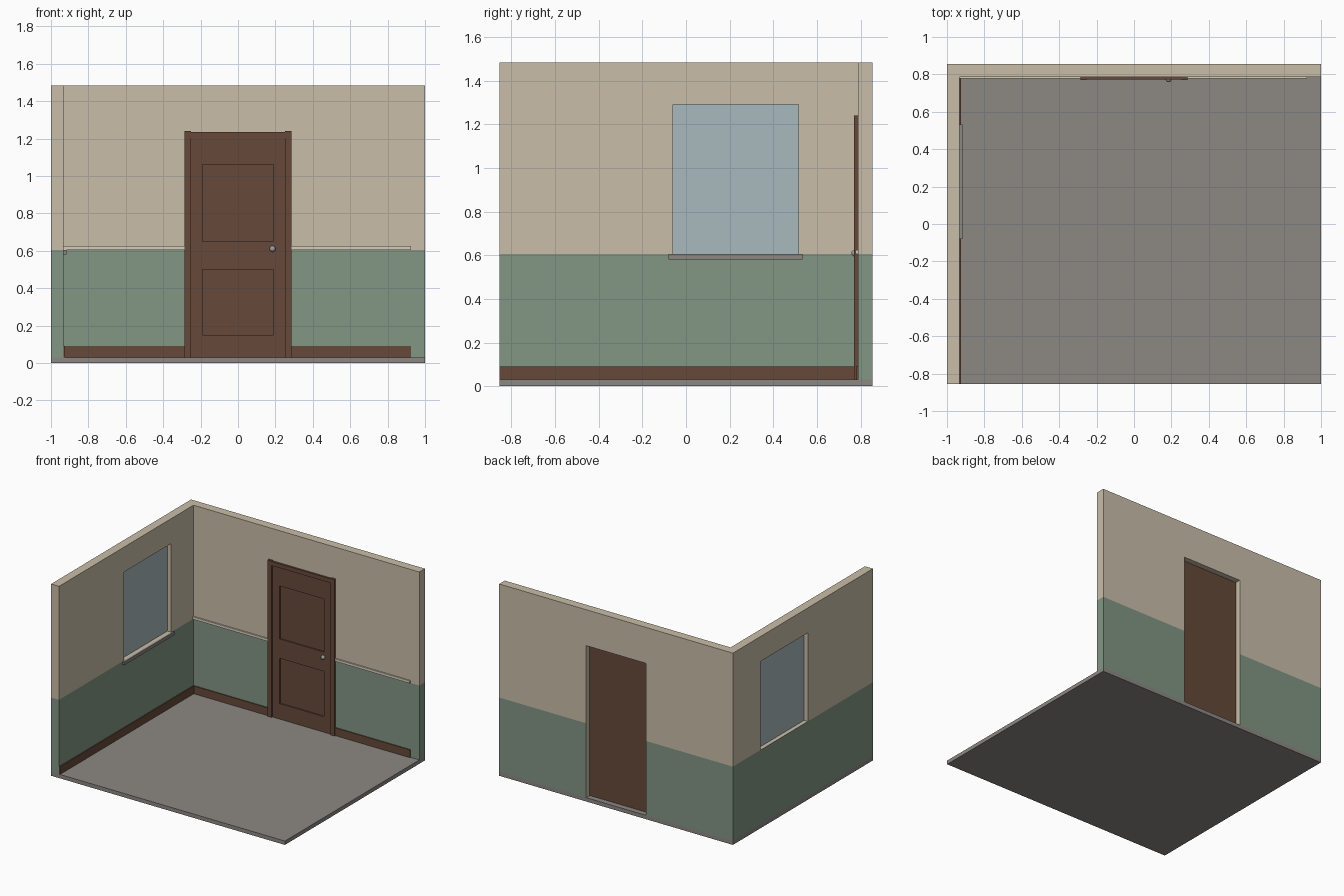
import bpy, bmesh
from mathutils import Vector

if "Cube" in bpy.data.objects:
    bpy.data.objects.remove(bpy.data.objects["Cube"])


def mat(name, r, g, b):
    lin = lambda c: ((c / 255 + 0.055) / 1.055) ** 2.4
    m = bpy.data.materials.new(name)
    m.diffuse_color = (lin(r), lin(g), lin(b), 1)
    m.use_nodes = True
    m.node_tree.nodes["Principled BSDF"].inputs["Base Color"].default_value = m.diffuse_color
    return m


BEIGE = mat("beige_plaster", 201, 190, 169)
GREEN = mat("green_paint", 130, 150, 132)
WOOD = mat("brown_wood", 102, 73, 58)
GREY = mat("grey_stone", 140, 136, 131)
GLASS = mat("pale_glass", 168, 184, 189)
CREAM = mat("cream_trim", 214, 205, 187)
METAL = mat("metal", 160, 158, 152)

BACK, LEFT, FLOOR, SPLIT, TOP = 0.787, -0.932, 0.03, 0.605, 1.483


def finish(name, bm, *mats):
    bmesh.ops.remove_doubles(bm, verts=bm.verts[:], dist=1e-5)
    bmesh.ops.recalc_face_normals(bm, faces=bm.faces[:])
    me = bpy.data.meshes.new(name)
    bm.to_mesh(me)
    bm.free()
    for m in mats:
        me.materials.append(m)
    ob = bpy.data.objects.new(name, me)
    bpy.context.collection.objects.link(ob)
    return ob


def box(name, x, y, z, m):
    bm = bmesh.new()
    bmesh.ops.create_cube(bm, size=1)
    for v in bm.verts:
        v.co = Vector([(r[0] + r[1]) / 2 + c * (r[1] - r[0]) for c, r in zip(v.co, (x, y, z))])
    return finish(name, bm, m)


def wall(name, us, zs, holes, depth, place):
    """Slab of grid cells with openings; place maps (along, depth, height) to space."""
    bm = bmesh.new()
    nu, nz = len(us) - 1, len(zs) - 1
    solid = lambda i, j: 0 <= i < nu and 0 <= j < nz and (i, j) not in holes

    def quad(pts, index):
        f = bm.faces.new([bm.verts.new(place(*p)) for p in pts])
        f.material_index = index

    for i in range(nu):
        for j in range(nz):
            if not solid(i, j):
                continue
            a, b, c, d = us[i], us[i + 1], zs[j], zs[j + 1]
            paint = 1 if d <= SPLIT + 1e-4 else 0
            for w in depth:
                quad([(a, w, c), (b, w, c), (b, w, d), (a, w, d)], paint)
            # edges of the slab; reveals inside openings stay beige
            for di, dj, p, q in ((-1, 0, (a, c), (a, d)), (1, 0, (b, c), (b, d)),
                                 (0, -1, (a, c), (b, c)), (0, 1, (a, d), (b, d))):
                if not solid(i + di, j + dj):
                    idx = 0 if (i + di, j + dj) in holes else paint
                    quad([(p[0], depth[0], p[1]), (q[0], depth[0], q[1]),
                          (q[0], depth[1], q[1]), (p[0], depth[1], p[1])], idx)
    return finish(name, bm, BEIGE, GREEN)


# Floor and walls
box("floor", (-1, 1), (-0.855, 0.855), (0, FLOOR), GREY)
wall("back_wall", [LEFT, -0.255, 0.255, 1], [FLOOR, SPLIT, 1.205, TOP],
     {(1, 0), (1, 1)}, (BACK, 0.855), lambda u, w, z: (u, w, z))
wall("left_wall", [-0.855, -0.06, 0.515, 0.855], [FLOOR, SPLIT, 1.29, TOP],
     {(1, 1)}, (-1, LEFT), lambda u, w, z: (w, u, z))

# Window
box("window_glass", (-0.968, -0.964), (-0.06, 0.515), (SPLIT, 1.29), GLASS)
box("window_sill", (LEFT, -0.918), (-0.08, 0.533), (0.58, SPLIT), GREY)

# Baseboards and chair rails
box("left_baseboard", (LEFT, -0.924), (-0.855, BACK), (FLOOR, 0.09), WOOD)
for side, x in (("left", (LEFT, -0.285)), ("right", (0.285, 0.925))):
    box("back_baseboard_" + side, x, (0.779, BACK), (FLOOR, 0.09), WOOD)
    box("chair_rail_" + side, x, (0.777, BACK), (SPLIT, 0.625), CREAM)

# Door casing
for side, s in (("left", -1), ("right", 1)):
    box("door_post_" + side, sorted((s * 0.252, s * 0.285)), (0.770, BACK), (FLOOR, 1.24), WOOD)
box("door_header", (-0.252, 0.252), (0.772, BACK), (1.203, 1.235), WOOD)

# Door leaf: solid core with stiles and rails framing two sunken panels
FRONT = (0.780, 0.790)
box("door_core", (-0.255, 0.255), (0.790, 0.812), (FLOOR, 1.205), WOOD)
for side, s in (("left", -1), ("right", 1)):
    box("door_stile_" + side, sorted((s * 0.19, s * 0.252)), FRONT, (FLOOR, 1.203), WOOD)
for name, z in (("bottom", (FLOOR, 0.15)), ("middle", (0.50, 0.65)), ("top", (1.06, 1.203))):
    box("door_rail_" + name, (-0.19, 0.19), FRONT, z, WOOD)

# Door knob
bpy.ops.mesh.primitive_uv_sphere_add(segments=16, ring_count=10, radius=0.016,
                                     location=(0.185, 0.774, 0.61))
knob = bpy.context.object
knob.name = "door_knob"
knob.data.materials.append(METAL)
bpy.ops.object.shade_smooth_by_angle()
